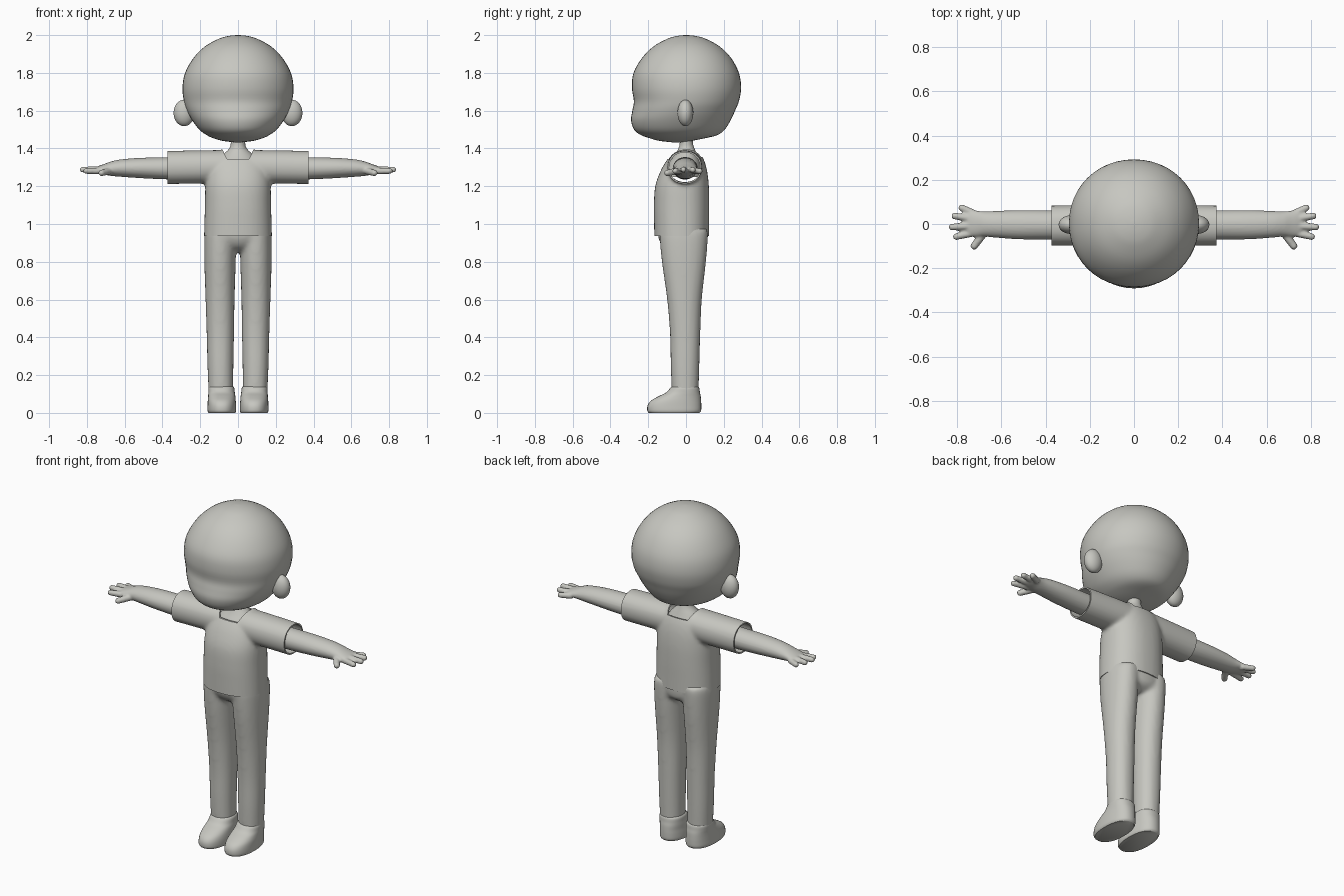
import bpy, bmesh, math
from mathutils import Vector, Matrix

if "Cube" in bpy.data.objects:
    bpy.data.objects.remove(bpy.data.objects["Cube"])

clay = bpy.data.materials.new("warm_grey")
clay.diffuse_color = (0.57, 0.57, 0.53, 1)
clay.use_nodes = True
clay.node_tree.nodes["Principled BSDF"].inputs["Base Color"].default_value = clay.diffuse_color


def finish(name, bm, mirror=False):
    bmesh.ops.recalc_face_normals(bm, faces=bm.faces)
    me = bpy.data.meshes.new(name)
    bm.to_mesh(me)
    bm.free()
    me.materials.append(clay)
    ob = bpy.data.objects.new(name, me)
    bpy.context.collection.objects.link(ob)
    if mirror:
        ob.modifiers.new("Mirror", 'MIRROR')
    return ob


def smooth(ob, angle=40):
    bpy.ops.object.select_all(action='DESELECT')
    ob.select_set(True)
    bpy.context.view_layer.objects.active = ob
    bpy.ops.object.shade_smooth_by_angle(angle=math.radians(angle))


def spline(rings, k):
    """Catmull-Rom interpolation between cross-sections."""
    out = []
    for i in range(len(rings) - 1):
        p = [rings[max(0, min(len(rings) - 1, i + d))] for d in (-1, 0, 1, 2)]
        for s in range(k):
            t = s / k
            out.append([0.5 * (2 * b + (c - a) * t + (2 * a - 5 * b + 4 * c - d) * t * t
                               + (3 * b - a - 3 * c + d) * t ** 3) for a, b, c, d in zip(*p)])
    return out + [list(rings[-1])]


def loft(bm, rings, axis='z', n=32, k=4, e=2.0):
    """Skin oval rings (t, u0, u1, v0, v1); t runs along the axis."""
    loops = []
    for t, u0, u1, v0, v1 in spline(rings, k):
        loop = []
        for j in range(n):
            c, s = math.cos(2 * math.pi * j / n), math.sin(2 * math.pi * j / n)
            u = (u0 + u1) / 2 + (u1 - u0) / 2 * math.copysign(abs(c) ** (2 / e), c)
            v = (v0 + v1) / 2 + (v1 - v0) / 2 * math.copysign(abs(s) ** (2 / e), s)
            loop.append(bm.verts.new((u, v, t) if axis == 'z' else (t, u, v)))
        loops.append(loop)
    for a, b in zip(loops, loops[1:]):
        for j in range(n):
            bm.faces.new((a[j], a[(j + 1) % n], b[(j + 1) % n], b[j]))
    bm.faces.new(loops[0][::-1])
    bm.faces.new(loops[-1])


def ball(bm, pos, size):
    m = Matrix.Translation(pos) @ Matrix.Diagonal((*size, 1))
    bmesh.ops.create_uvsphere(bm, u_segments=24, v_segments=16, radius=1, matrix=m)


def finger(bm, a, b, r):
    """Tapered round finger with a ball tip."""
    a, b = Vector(a), Vector(b)
    q = (b - a).to_track_quat('Z', 'Y').to_matrix().to_4x4()
    bmesh.ops.create_cone(bm, segments=12, radius1=r * 1.15, radius2=r, depth=(b - a).length,
                          matrix=Matrix.Translation((a + b) / 2) @ q)
    ball(bm, b, (r, r, r))


def bake(ob):
    """Replace the mesh by its modified result."""
    dg = bpy.context.evaluated_depsgraph_get()
    me = bpy.data.meshes.new_from_object(ob.evaluated_get(dg))
    ob.modifiers.clear()
    ob.data = me


def blend(ob, voxel, repeat):
    """Fuse overlapping volumes into one soft skin."""
    rm = ob.modifiers.new("Fuse", 'REMESH')
    rm.mode = 'VOXEL'
    rm.voxel_size = voxel
    sm = ob.modifiers.new("Soften", 'SMOOTH')
    sm.factor = 0.5
    sm.iterations = repeat
    bake(ob)


# Head with a domed skull and a protruding lower face
bm = bmesh.new()
head_rings = [(z, -w, w, f, b) for z, w, f, b in [
    (1.432, .02, -.07, -.02), (1.44, .08, -.14, .03), (1.452, .125, -.185, .09),
    (1.47, .165, -.237, .165), (1.50, .205, -.275, .205), (1.55, .243, -.291, .237),
    (1.60, .27, -.284, .26), (1.65, .286, -.276, .28), (1.72, .294, -.286, .292),
    (1.80, .28, -.278, .28), (1.88, .235, -.232, .238), (1.94, .175, -.172, .178),
    (1.98, .103, -.1, .106), (1.995, .052, -.05, .054), (2.0, .008, -.006, .01)]]
loft(bm, head_rings, n=48, e=2.05)
smooth(finish("head", bm), 60)

# Ears
bm = bmesh.new()
ball(bm, (.285, -.003, 1.588), (.056, .042, .07))
smooth(finish("ears", bm, True))

# Neck and upper chest, seen through the collar
bm = bmesh.new()
loft(bm, [(1.25, -.13, .13, -.115, .085), (1.32, -.115, .115, -.092, .078),
          (1.365, -.08, .08, -.06, .06), (1.40, -.046, .046, -.04, .045),
          (1.43, -.038, .038, -.033, .037), (1.50, -.038, .038, -.033, .037)])
smooth(finish("neck", bm))

# Shirt: torso and sleeves fused, then trimmed at hem, cuffs and collar
bm = bmesh.new()
loft(bm, [(z, -w, w, f, b) for z, w, f, b in [
    (.88, .181, -.166, .121), (1.0, .178, -.169, .122), (1.1, .175, -.17, .123),
    (1.2, .173, -.163, .121), (1.28, .165, -.135, .112), (1.34, .145, -.1, .095),
    (1.385, .1, -.062, .07), (1.4, .07, -.04, .05)]], n=48, e=2.3)
loft(bm, [(-.43, -.097, .082, 1.211, 1.386), (0, -.1, .09, 1.215, 1.392),
          (.43, -.097, .082, 1.211, 1.386)], axis='x', k=10, e=2.15)
shirt = finish("shirt", bm)
blend(shirt, .01, 6)
bm = bmesh.new()
bm.from_mesh(shirt.data)
for co, no in (((0, 0, .937), (0, 0, -1)), ((.372, 0, 0), (1, 0, 0)), ((-.372, 0, 0), (-1, 0, 0))):
    bmesh.ops.bisect_plane(bm, geom=bm.verts[:] + bm.edges[:] + bm.faces[:], dist=1e-5,
                           plane_co=co, plane_no=no, clear_outer=True)
bm.to_mesh(shirt.data)
bm.free()
so = shirt.modifiers.new("Cloth", 'SOLIDIFY')
so.thickness = .008
so.offset = -1
bm = bmesh.new()
for x in (-1, 1):
    for y, w, z in ((-.25, .055, 1.34), (-.03, .06, 1.345), (.2, .07, 1.365)):
        bm.verts.new((x * w, y, z))
        bm.verts.new((x * (w + .04), y, 1.45))
bmesh.ops.convex_hull(bm, input=bm.verts)
cutter = finish("collar_cutter", bm)
bo = shirt.modifiers.new("Collar", 'BOOLEAN')
bo.operation = 'DIFFERENCE'
bo.object = cutter
bake(shirt)
cutter.hide_render = True
cutter.hide_set(True)
smooth(shirt)

# Trousers: pelvis and two tapered legs fused
bm = bmesh.new()
loft(bm, [(.85, -.06, .06, -.07, .06), (.88, -.13, .13, -.12, .105),
          (.93, -.174, .174, -.147, .116), (1.0, -.172, .172, -.15, .112)], n=40, e=2.2)
for s in (-1, 1):
    loft(bm, [(z, *sorted((s * i, s * o)), f, b) for z, i, o, f, b in [
        (.09, .026, .155, -.075, .066), (.25, .024, .162, -.081, .071),
        (.42, .021, .166, -.085, .076), (.6, .018, .172, -.1, .084),
        (.8, .012, .178, -.128, .106), (.93, .01, .178, -.14, .116),
        (.97, .01, .172, -.14, .114)]], e=2.15)
trousers = finish("trousers", bm)
blend(trousers, .011, 8)
smooth(trousers, 60)

# Shoes
bm = bmesh.new()
loft(bm, [(z, i, o, f, b) for z, i, o, f, b in [
    (0, .014, .156, -.197, .072), (.012, .01, .161, -.205, .08), (.04, .01, .161, -.203, .081),
    (.065, .012, .16, -.185, .08), (.088, .014, .158, -.145, .078), (.108, .017, .157, -.105, .074),
    (.132, .02, .156, -.083, .07), (.142, .03, .148, -.07, .06)]], e=2.3)
smooth(finish("shoes", bm, True), 50)

# Arms and hands: forearm, palm, four fingers and a thumb, fused
bm = bmesh.new()
loft(bm, [(x, a, b, c, d) for x, a, b, c, d in [
    (.28, -.07, .06, 1.235, 1.355), (.40, -.07, .062, 1.237, 1.353), (.52, -.069, .062, 1.243, 1.35),
    (.62, -.062, .059, 1.25, 1.342), (.675, -.057, .057, 1.255, 1.33), (.71, -.058, .06, 1.262, 1.317),
    (.745, -.054, .062, 1.268, 1.305), (.765, -.04, .05, 1.275, 1.297)]], axis='x', n=28)
for y0, x1, y1, z in ((.045, .778, .073, 1.28), (.022, .81, .036, 1.287),
                      (-.008, .822, -.014, 1.288), (-.038, .803, -.057, 1.281)):
    finger(bm, (.72, y0, z), (x1, y1, z), .0155)
finger(bm, (.675, -.035, 1.283), (.722, -.099, 1.27), .017)
arm = finish("arms", bm)
blend(arm, .006, 3)
arm.modifiers.new("Mirror", 'MIRROR')
smooth(arm, 60)
